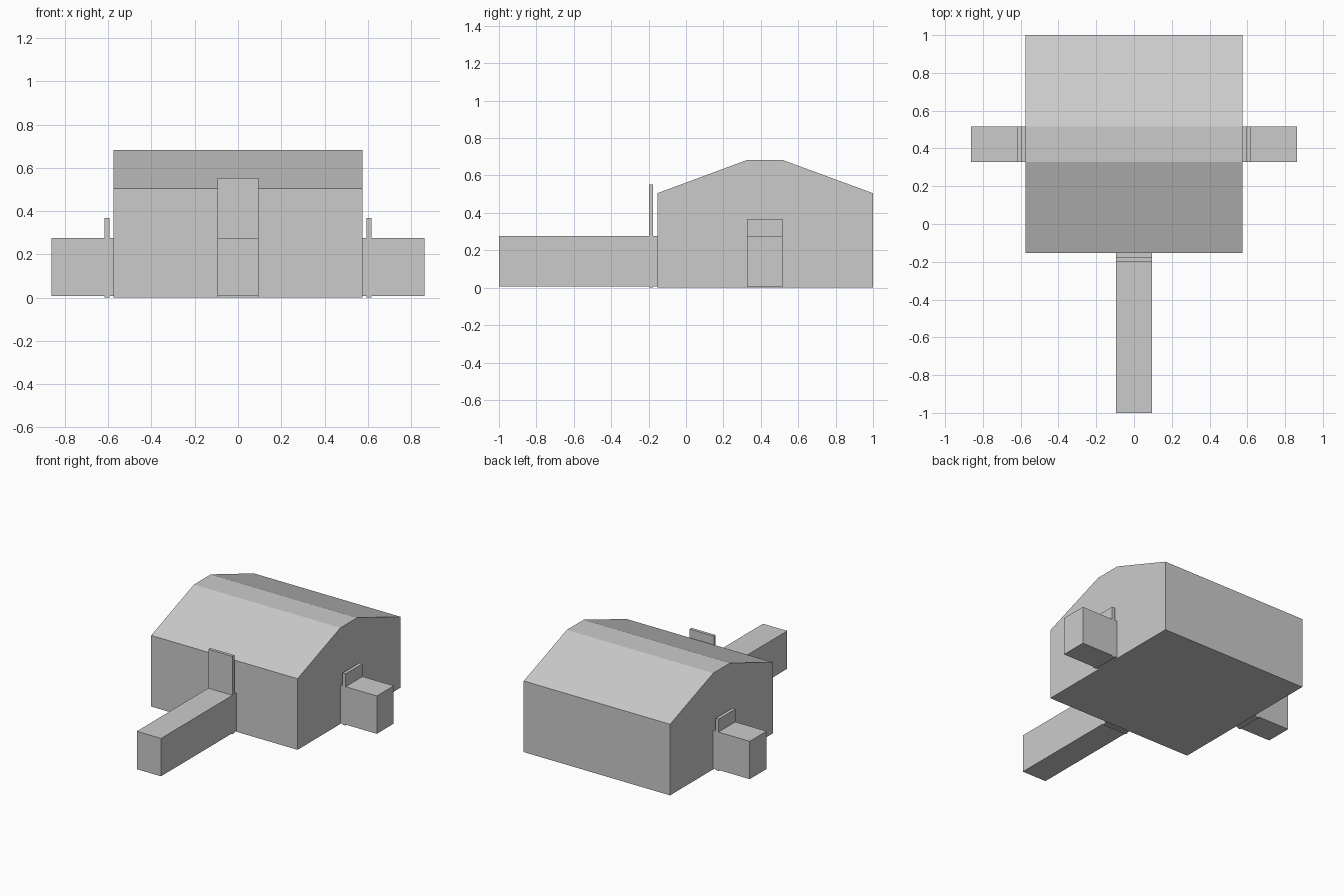
import bpy
import bmesh

cube = bpy.data.objects.get("Cube")
if cube:
    bpy.data.objects.remove(cube, do_unlink=True)

# Single plain grey
grey = bpy.data.materials.new("plain grey")
grey.use_nodes = True
grey.diffuse_color = (0.6, 0.6, 0.6, 1)
grey.node_tree.nodes["Principled BSDF"].inputs["Base Color"].default_value = (0.6, 0.6, 0.6, 1)


def extrude_profile(name, profile, x0, x1):
    """Closed prism: a (y, z) outline swept from x0 to x1."""
    bm = bmesh.new()
    face = bm.faces.new([bm.verts.new((x0, y, z)) for y, z in profile])
    swept = bmesh.ops.extrude_face_region(bm, geom=[face])["geom"]
    verts = [v for v in swept if isinstance(v, bmesh.types.BMVert)]
    bmesh.ops.translate(bm, verts=verts, vec=(x1 - x0, 0, 0))
    bmesh.ops.recalc_face_normals(bm, faces=bm.faces)
    mesh = bpy.data.meshes.new(name)
    bm.to_mesh(mesh)
    bm.free()
    mesh.materials.append(grey)
    obj = bpy.data.objects.new(name, mesh)
    bpy.context.collection.objects.link(obj)
    return obj


def box(name, x, y, z):
    outline = [(y[0], z[0]), (y[1], z[0]), (y[1], z[1]), (y[0], z[1])]
    return extrude_profile(name, outline, *x)


HALF_WIDTH = 0.575      # main hall
FRONT, BACK = -0.153, 1.0
EAVE, RIDGE = 0.505, 0.683
PASSAGE_Z = (0.007, 0.276)
DOOR_HALF = 0.095
SIDE_Y = (0.327, 0.516)

# Main hall with a flat-topped gable roof
extrude_profile("main_hall", [
    (FRONT, 0), (BACK, 0), (BACK, EAVE),
    (SIDE_Y[1], RIDGE), (SIDE_Y[0], RIDGE), (FRONT, EAVE),
], -HALF_WIDTH, HALF_WIDTH)

# Long front passage and its upright door panel
box("front_passage", (-DOOR_HALF, DOOR_HALF), (-1.0, FRONT), PASSAGE_Z)
box("front_door_panel", (-DOOR_HALF, DOOR_HALF), (-0.198, -0.176), (0, 0.553))

# Short side passages and door panels
for side, s in (("left", 1), ("right", -1)):
    box(side + "_passage", (s * HALF_WIDTH, s * 0.862), SIDE_Y, PASSAGE_Z)
    box(side + "_door_panel", (s * 0.594, s * 0.617), SIDE_Y, (0, 0.368))
